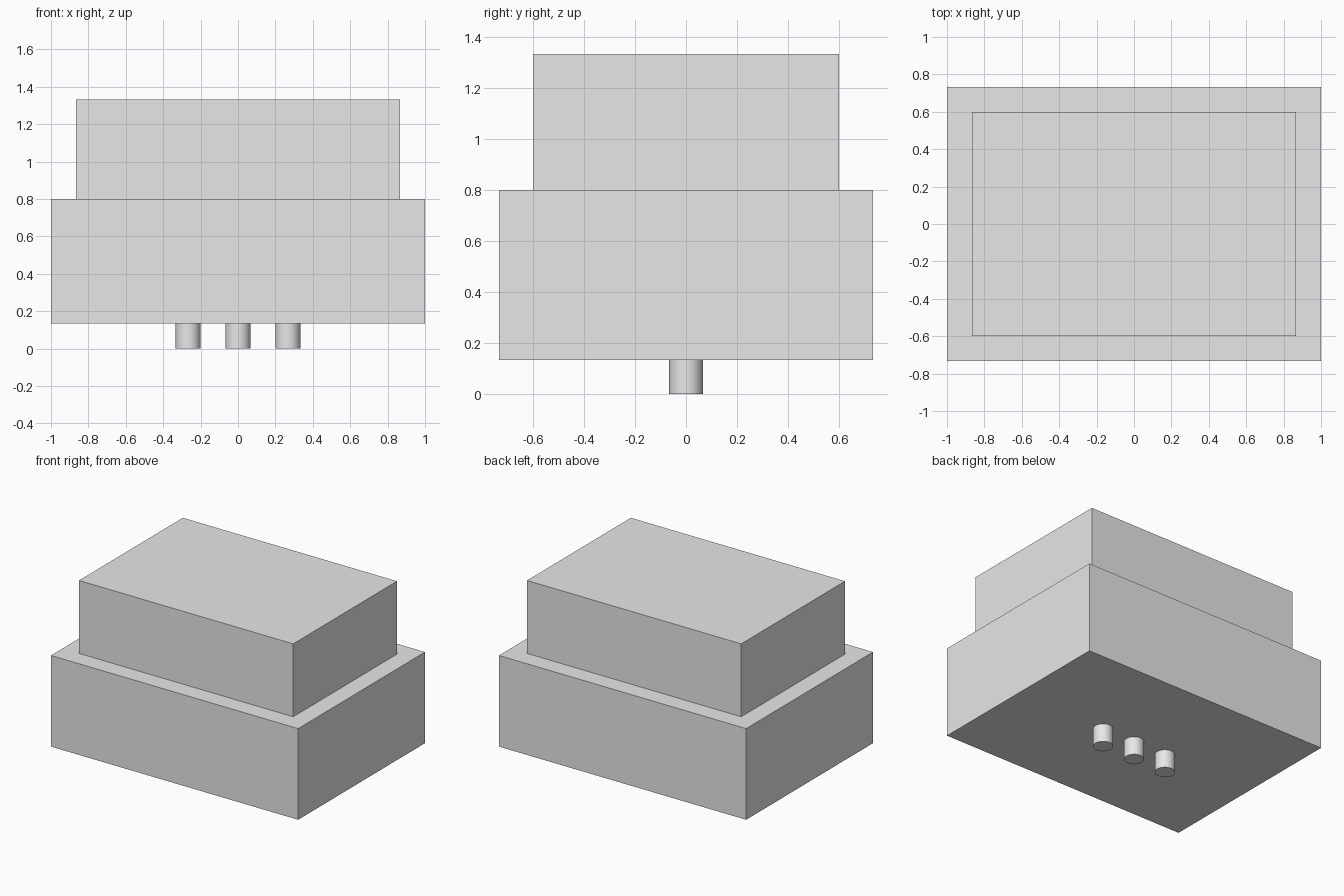
import bpy

cube = bpy.data.objects.get("Cube")
if cube:
    bpy.data.objects.remove(cube, do_unlink=True)

UNIT = 2 / 15  # the body is fifteen units wide

grey = bpy.data.materials.new("light_grey")
grey.use_nodes = True
grey.diffuse_color = (0.8, 0.8, 0.8, 1)
grey.node_tree.nodes["Principled BSDF"].inputs["Base Color"].default_value = (0.8, 0.8, 0.8, 1)


def box(name, width, depth, bottom, top):
    bpy.ops.mesh.primitive_cube_add(size=1, location=(0, 0, (bottom + top) / 2 * UNIT))
    obj = bpy.context.object
    obj.name = name
    obj.scale = (width * UNIT, depth * UNIT, (top - bottom) * UNIT)
    bpy.ops.object.transform_apply(location=False, rotation=False, scale=True)
    obj.data.materials.append(grey)


def pin(name, x):
    bpy.ops.mesh.primitive_cylinder_add(vertices=48, radius=UNIT / 2, depth=UNIT,
                                        location=(x * UNIT, 0, UNIT / 2))
    obj = bpy.context.object
    obj.name = name
    bpy.ops.object.shade_smooth_by_angle()
    obj.data.materials.append(grey)


# Stepped housing
box("lower_body", 15, 11, 1, 6)
box("upper_body", 13, 9, 6, 10)

# Row of round pins under the housing
for name, x in (("right_pin", -2), ("middle_pin", 0), ("left_pin", 2)):
    pin(name, x)
